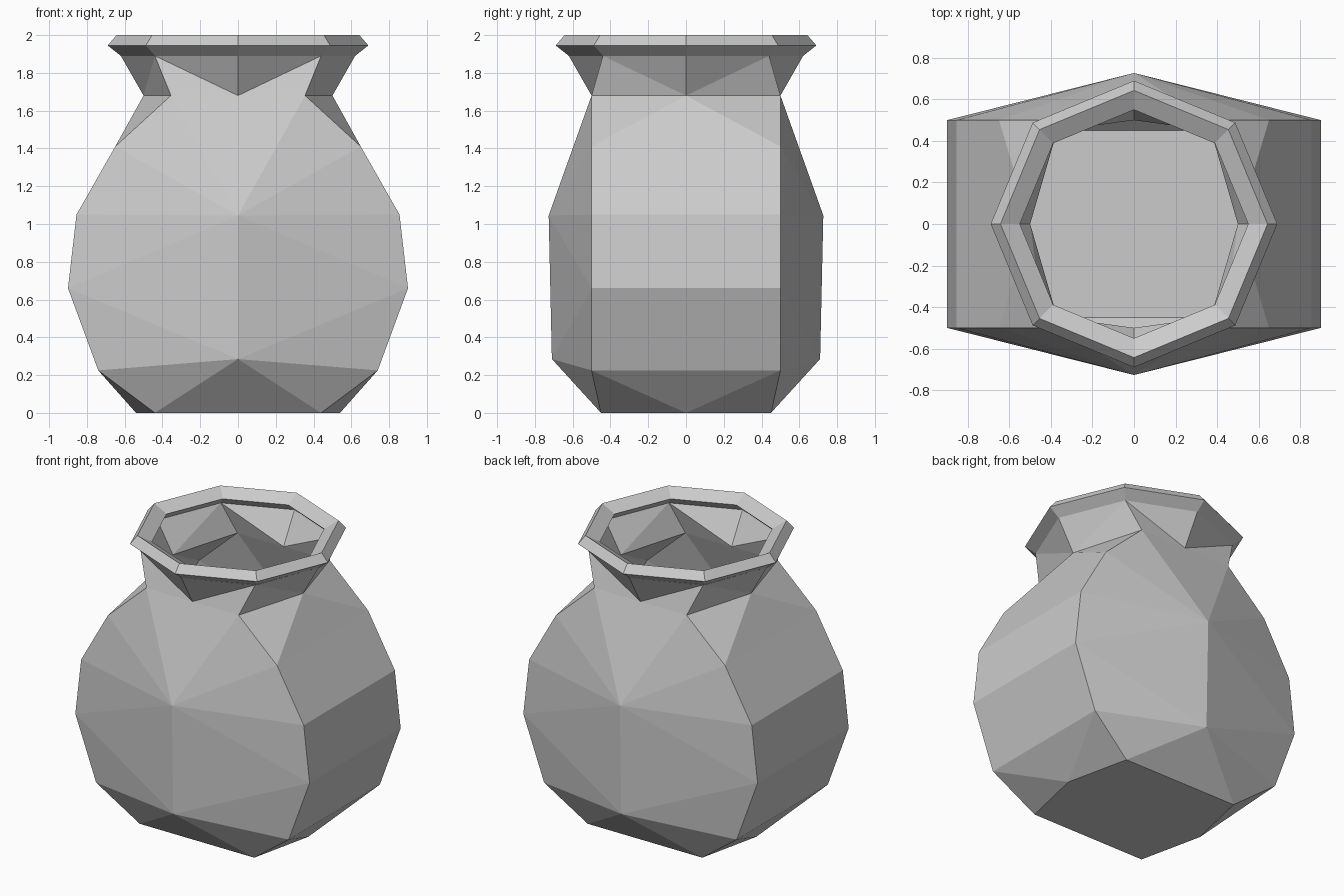
import bpy, bmesh, math

if "Cube" in bpy.data.objects:
    bpy.data.objects.remove(bpy.data.objects["Cube"])


def make_object(name, bm):
    bmesh.ops.remove_doubles(bm, verts=bm.verts, dist=0.0005)
    bmesh.ops.recalc_face_normals(bm, faces=bm.faces)
    mesh = bpy.data.meshes.new(name)
    bm.to_mesh(mesh)
    bm.free()
    obj = bpy.data.objects.new(name, mesh)
    bpy.context.collection.objects.link(obj)
    return obj


# Pot body: one quarter (x >= 0, y <= 0), repeated in all four quadrants
D = 0.44                                             # diagonal of the neck octagon
side = [(0.74, 0.225), (0.90, 0.66), (0.855, 1.05), (0.65, 1.41)]
edge = [(x, -0.5, z) for x, z in side]               # corner line of the flat side
mid = [(x, 0, z) for x, z in side]                   # middle of the flat side
base_mid, base_corner = (0.54, 0, 0), (D, -0.45, 0)
base_front = (0, -0.45, 0)
low, high = (0, -0.71, 0.285), (0, -0.727, 1.045)    # front ridge
neck_front, neck_corner, neck_side = (0, -0.5, 1.68), (0.355, -0.5, 1.68), (0.5, 0, 1.68)
lip_front, lip_corner, lip_side = (0, -0.62, 1.89), (D, -D, 1.89), (0.62, 0, 1.89)

faces = [(mid[i], edge[i], edge[i + 1], mid[i + 1]) for i in range(3)]
faces += [
    # base
    ((0, 0, 0), base_mid, base_corner, base_front),
    (base_mid, base_corner, edge[0]), (base_mid, edge[0], mid[0]),
    (base_front, base_corner, low), (base_corner, edge[0], low),
    # belly fan
    (low, edge[0], edge[1]), (low, edge[1], high),
    (high, edge[1], edge[2]), (high, edge[2], edge[3]),
    # shoulder
    (high, edge[3], neck_corner), (high, neck_corner, neck_front),
    (mid[3], edge[3], neck_side), (edge[3], neck_corner, neck_side),
    # neck
    (neck_front, neck_corner, lip_corner), (neck_corner, neck_side, lip_corner),
    (neck_front, lip_corner, lip_front), (neck_side, lip_side, lip_corner),
]
bm = bmesh.new()
for sx in (1, -1):
    for sy in (1, -1):
        for f in faces:
            bm.faces.new([bm.verts.new((x * sx, y * sy, z)) for x, y, z in f])
make_object("pot_body", bm)

# Rim: closed eight-sided ring
profile = [(0.62, 1.89), (0.69, 1.945), (0.643, 2.0), (0.55, 1.95)]
bm = bmesh.new()
rings = [[bm.verts.new((r * math.cos(k * math.pi / 4), r * math.sin(k * math.pi / 4), z))
          for r, z in profile] for k in range(8)]
for k in range(8):
    a, b = rings[k], rings[(k + 1) % 8]
    for i in range(4):
        j = (i + 1) % 4
        bm.faces.new((a[i], b[i], b[j], a[j]))
make_object("rim", bm)
